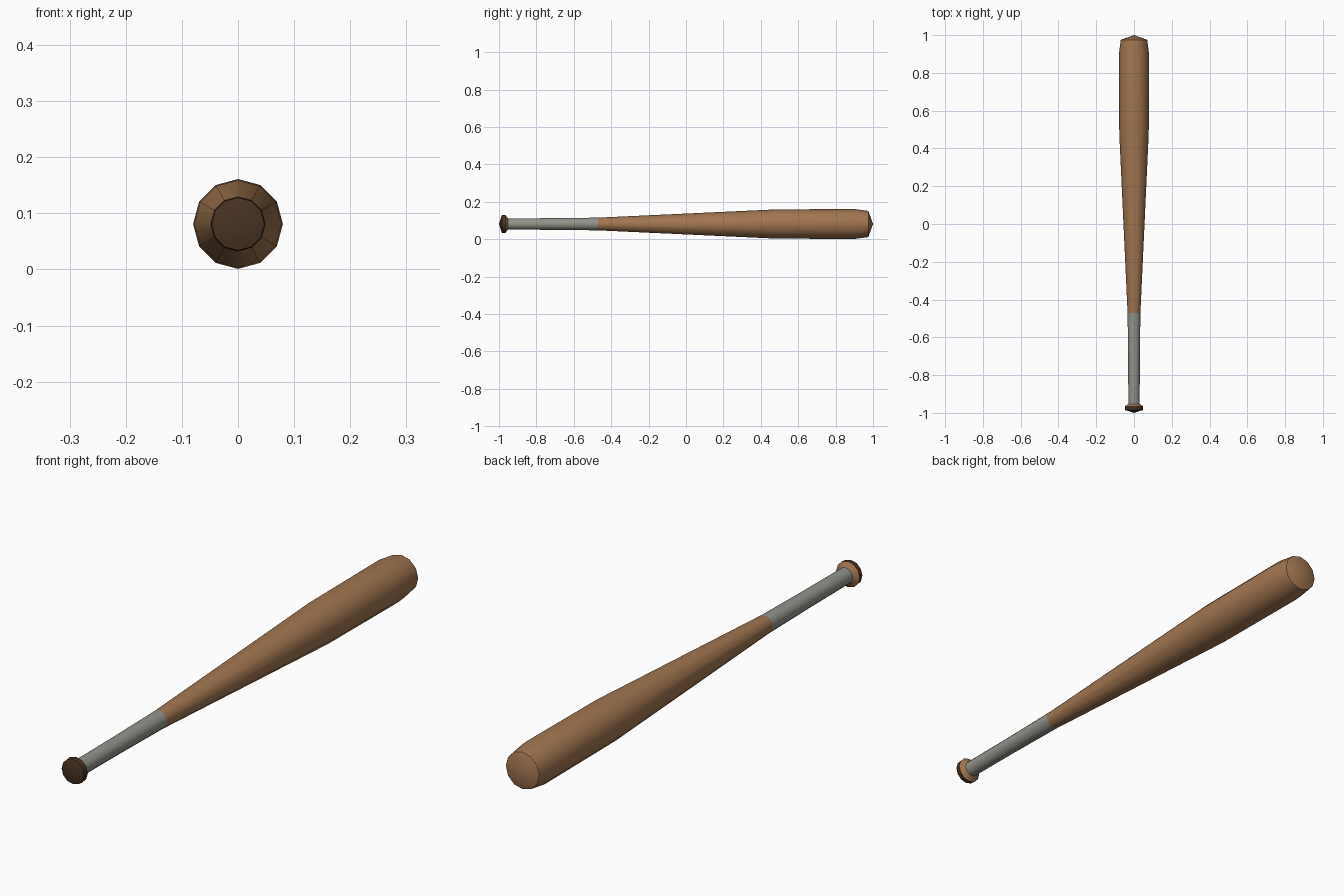
import bpy, bmesh, math

if "Cube" in bpy.data.objects:
    bpy.data.objects.remove(bpy.data.objects["Cube"])

SIDES = 12
AXIS_Z = 0.081


def material(name, rgb):
    m = bpy.data.materials.new(name)
    m.diffuse_color = (*rgb, 1)
    m.use_nodes = True
    m.node_tree.nodes["Principled BSDF"].inputs["Base Color"].default_value = m.diffuse_color
    return m


wood = material("wood", (0.36, 0.18, 0.08))
dark_wood = material("dark_wood", (0.065, 0.032, 0.016))
grey_tape = material("grey_tape", (0.29, 0.29, 0.26))


def lathe(name, profile, mats, rule=None):
    """Revolve (y, radius) points around the long axis; radius 0 closes to a tip."""
    bm = bmesh.new()
    rings = []
    for y, r in profile:
        n = SIDES if r else 1
        rings.append([bm.verts.new((r * math.cos(2 * math.pi * i / SIDES), y,
                                    AXIS_Z + r * math.sin(2 * math.pi * i / SIDES)))
                      for i in range(n)])
    for k, (a, b) in enumerate(zip(rings, rings[1:])):
        for i in range(SIDES):
            j = (i + 1) % SIDES
            if len(a) == 1:
                vs = (a[0], b[i], b[j])
            elif len(b) == 1:
                vs = (a[j], a[i], b[0])
            else:
                vs = (a[j], a[i], b[i], b[j])
            face = bm.faces.new(vs)
            face.material_index = rule(k) if rule else 0
    bm.normal_update()
    # Make sure side faces point away from the axis
    if sum(f.normal.dot(f.calc_center_median() - rings[0][0].co.lerp(rings[-1][0].co, 0.5))
           for f in bm.faces) < 0:
        bmesh.ops.reverse_faces(bm, faces=bm.faces)
    me = bpy.data.meshes.new(name)
    bm.to_mesh(me)
    bm.free()
    for m in mats:
        me.materials.append(m)
    ob = bpy.data.objects.new(name, me)
    bpy.context.collection.objects.link(ob)
    bpy.context.view_layer.objects.active = ob
    ob.select_set(True)
    bpy.ops.object.shade_smooth_by_angle(angle=math.radians(35))
    ob.select_set(False)
    return ob


# Knob: dark end cap and rim, plain wood shoulder behind
lathe("knob", [(-1, 0), (-0.985, 0.047), (-0.966, 0.049), (-0.952, 0.03)],
      [dark_wood, wood], lambda k: 1 if k == 2 else 0)

# Taped grip
lathe("grip", [(-0.952, 0.03), (-0.72, 0.031), (-0.47, 0.034)], [grey_tape])

# Tapering barrel with a shallow pointed end
lathe("barrel", [(-0.47, 0.034), (0.48, 0.078), (0.9, 0.08), (0.975, 0.07), (1, 0)], [wood])
